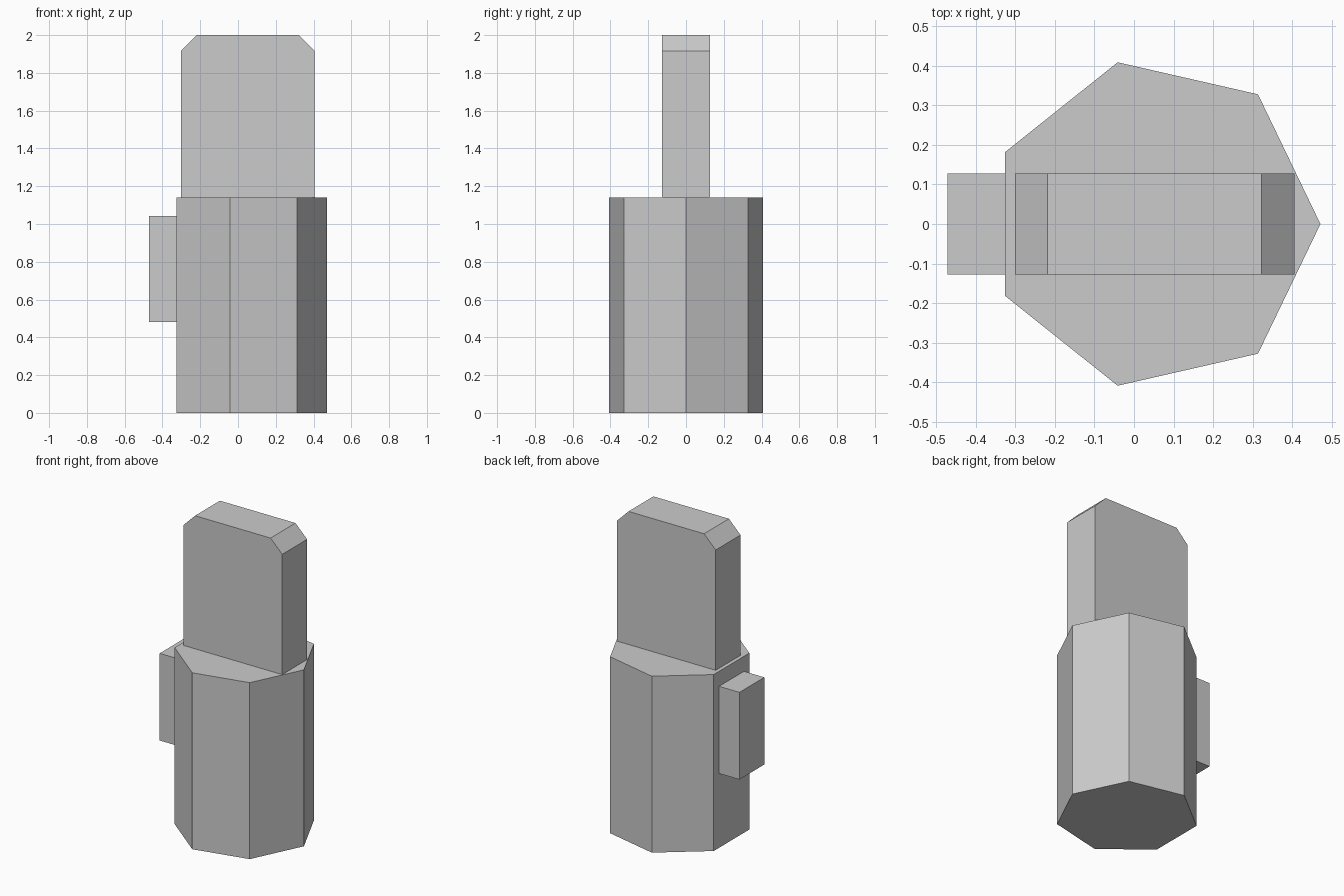
import bpy, bmesh
from math import cos, sin, tau
from mathutils import Vector

if "Cube" in bpy.data.objects:
    bpy.data.objects.remove(bpy.data.objects["Cube"])


def prism(name, outline, direction):
    """Extrude a flat outline along a direction into a closed solid."""
    bm = bmesh.new()
    face = bm.faces.new([bm.verts.new(p) for p in outline])
    top = bmesh.ops.extrude_face_region(bm, geom=[face], use_keep_orig=True)
    verts = [v for v in top["geom"] if isinstance(v, bmesh.types.BMVert)]
    bmesh.ops.translate(bm, verts=verts, vec=Vector(direction))
    bmesh.ops.recalc_face_normals(bm, faces=bm.faces)
    mesh = bpy.data.meshes.new(name)
    bm.to_mesh(mesh)
    bm.free()
    obj = bpy.data.objects.new(name, mesh)
    bpy.context.collection.objects.link(obj)
    return obj


CX, RADIUS, SIDES = 0.052, 0.419, 7   # body axis and heptagon size
HALF_DEPTH = 0.127                    # shared by the blade and the clip
BODY_TOP = 1.14

# Seven-sided body
prism("body",
      [(CX + RADIUS * cos(tau * i / SIDES), RADIUS * sin(tau * i / SIDES), 0)
       for i in range(SIDES)],
      (0, 0, BODY_TOP))

# Upright blade with two chamfered top corners
w, c = 0.353, 0.083
profile = [(-w, BODY_TOP), (w, BODY_TOP), (w, 2 - c), (w - c, 2), (c - w, 2), (-w, 2 - c)]
prism("blade", [(CX + x, -HALF_DEPTH, z) for x, z in profile], (0, 2 * HALF_DEPTH, 0))

# Block on the flat left side of the body
x0, x1, z0, z1 = -0.471, CX - RADIUS * cos(tau / SIDES / 2), 0.48, 1.043
prism("side_block",
      [(x, -HALF_DEPTH, z) for x, z in ((x0, z0), (x1, z0), (x1, z1), (x0, z1))],
      (0, 2 * HALF_DEPTH, 0))
